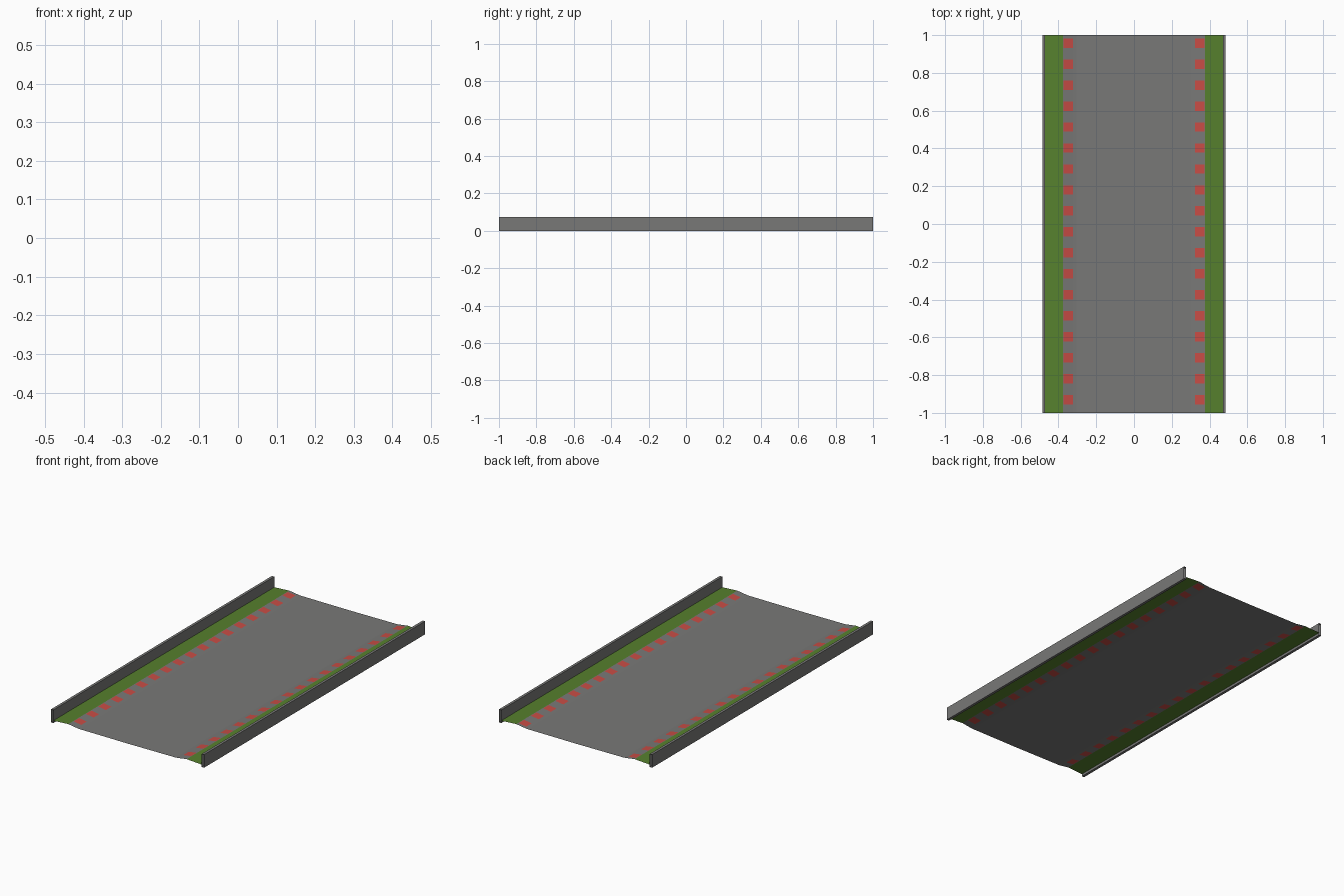
import bpy

if "Cube" in bpy.data.objects:
    bpy.data.objects.remove(bpy.data.objects["Cube"])

LENGTH = 2.0
PITCH = LENGTH / 18      # one red kerb block per pitch
BLOCK = 0.05


def material(name, rgb):
    m = bpy.data.materials.new(name)
    m.diffuse_color = (*rgb, 1)
    m.use_nodes = True
    m.node_tree.nodes["Principled BSDF"].inputs["Base Color"].default_value = m.diffuse_color
    return m


grey = material("asphalt grey", (0.19, 0.19, 0.185))
green = material("grass green", (0.095, 0.22, 0.027))
red = material("kerb red", (0.57, 0.073, 0.06))


def sheet(name, profile, ys, mats, pick=lambda x, y: 0, closed=False):
    """Sweep an (x, z) profile along the y stations, leaving the ends open."""
    n = len(profile)
    verts = [(x, y, z) for y in ys for x, z in profile]
    faces = []
    for j in range(len(ys) - 1):
        for i in range(n if closed else n - 1):
            k = (i + 1) % n
            faces.append((j * n + i, j * n + k, (j + 1) * n + k, (j + 1) * n + i))
    # profiles run left to right / clockwise from below: flip so normals face out
    mesh = bpy.data.meshes.new(name)
    mesh.from_pydata(verts, [], faces)
    for m in mats:
        mesh.materials.append(m)
    for p in mesh.polygons:
        p.material_index = pick(p.center.x, p.center.y)
    mesh.update()
    obj = bpy.data.objects.new(name, mesh)
    bpy.context.collection.objects.link(obj)
    return obj


# y stations at both ends of every kerb block
stations = [-1.0]
for i in range(18):
    c = -0.931 + i * PITCH
    stations += [c - BLOCK / 2, c + BLOCK / 2]
stations.append(1.0)


def in_block(y):
    return any(abs(y - (-0.931 + i * PITCH)) < BLOCK / 2 for i in range(18))


# road with red kerb blocks painted along both edges
half = [(0.375, 0.02), (0.372, 0.0195), (0.323, 0.0125), (0.305, 0.0105)]
profile = [(-x, z) for x, z in half] + [(0, 0.009)] + half[::-1]
sheet("road", profile, stations, [grey, red],
      lambda x, y: 1 if 0.323 < abs(x) < 0.372 and in_block(y) else 0)

# grass verges and side walls
for s, side in ((-1, "left"), (1, "right")):
    verge = sorted([(s * 0.375, 0.02), (s * 0.47, 0.014)])
    sheet(side + "_verge", verge, [-1, 1], [green])
    a, b = sorted((s * 0.47, s * 0.485))
    sheet(side + "_wall", [(a, 0), (a, 0.075), (b, 0.075), (b, 0)],
          [-1, 1], [grey], closed=True)
